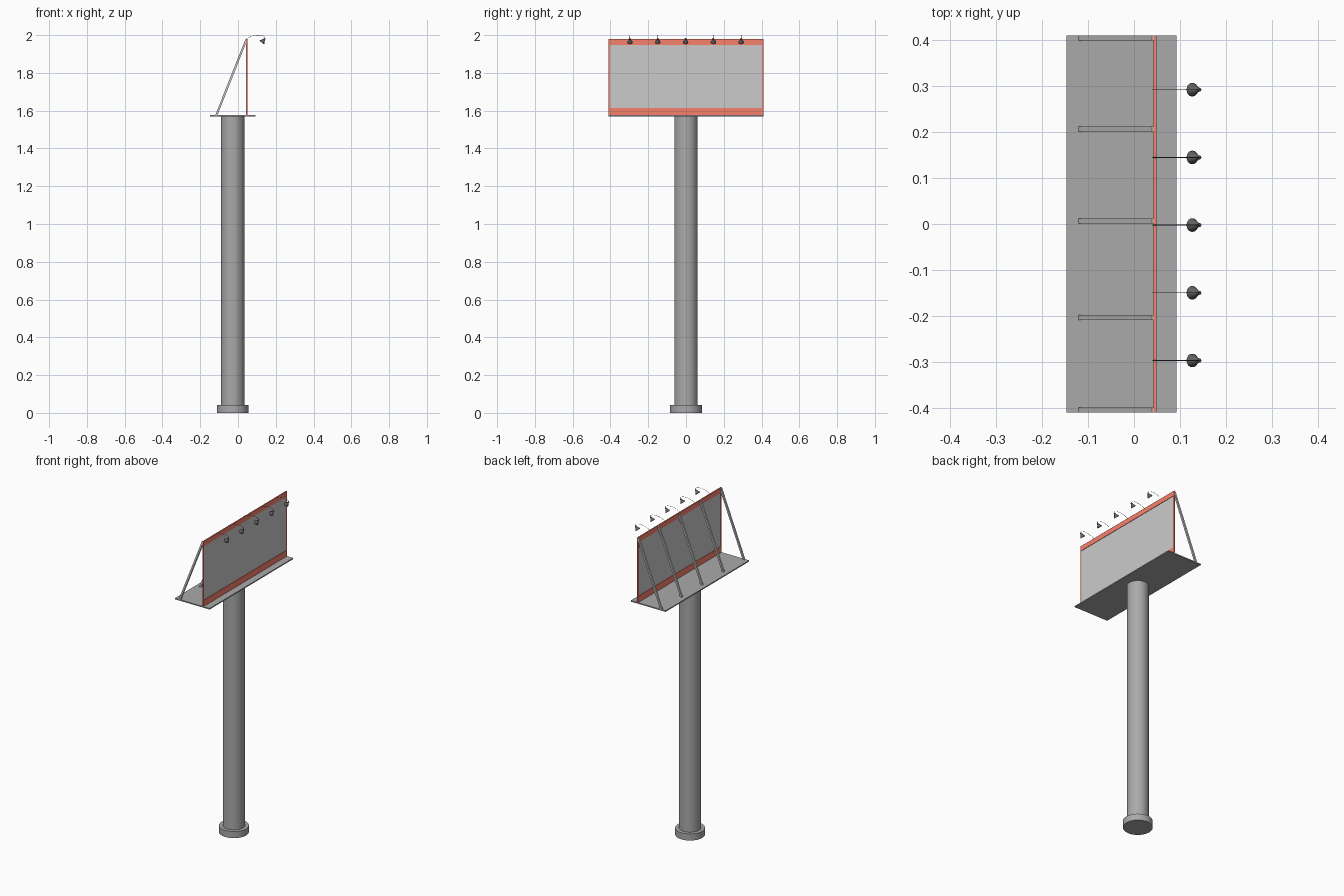
import bpy, bmesh, math
from mathutils import Vector

if "Cube" in bpy.data.objects:
    bpy.data.objects.remove(bpy.data.objects["Cube"])

def material(name, rgb):
    m = bpy.data.materials.new(name)
    m.diffuse_color = (*rgb, 1)
    m.use_nodes = True
    m.node_tree.nodes["Principled BSDF"].inputs["Base Color"].default_value = m.diffuse_color
    return m

red = material("red_paint", (0.95, 0.22, 0.15))
dark = material("dark_metal", (0.12, 0.12, 0.12))
steel = material("grey_steel", (0.4, 0.4, 0.4))

def finish(name, bm, mat=None, smooth=False):
    bmesh.ops.recalc_face_normals(bm, faces=bm.faces)
    me = bpy.data.meshes.new(name)
    bm.to_mesh(me)
    bm.free()
    ob = bpy.data.objects.new(name, me)
    bpy.context.collection.objects.link(ob)
    if mat:
        me.materials.append(mat)
    if smooth:
        bpy.ops.object.select_all(action='DESELECT')
        ob.select_set(True)
        bpy.context.view_layer.objects.active = ob
        bpy.ops.object.shade_smooth_by_angle(angle=math.radians(35))
    return ob

def box(name, x, y, z, mat=None):
    bm = bmesh.new()
    bmesh.ops.create_cube(bm, size=1)
    for v in bm.verts:
        v.co = [(a + b) / 2 + c * (b - a) for (a, b), c in zip((x, y, z), v.co)]
    return finish(name, bm, mat)

def lathe(name, profile, base, axis=(0, 0, 1), n=32, mat=None):
    """Revolve (radius, height) points around an axis through base."""
    q = Vector((0, 0, 1)).rotation_difference(Vector(axis))
    bm = bmesh.new()
    verts = [bm.verts.new((r, 0, h)) for r, h in profile]
    edges = [bm.edges.new(p) for p in zip(verts, verts[1:])]
    bmesh.ops.spin(bm, geom=verts + edges, cent=(0, 0, 0), axis=(0, 0, 1),
                   angle=math.tau, steps=n, use_duplicate=False)
    bmesh.ops.remove_doubles(bm, verts=bm.verts, dist=1e-5)
    for v in bm.verts:
        v.co = q @ v.co + Vector(base)
    return finish(name, bm, mat, True)

def prism_y(name, pts, y0, y1):
    """Extrude an xz outline along y."""
    bm = bmesh.new()
    f = bm.faces.new([bm.verts.new((x, y0, z)) for x, z in pts])
    ext = bmesh.ops.extrude_face_region(bm, geom=[f])["geom"]
    for v in ext:
        if isinstance(v, bmesh.types.BMVert):
            v.co.y = y1
    return finish(name, bm)

# Column with its wider foot
lathe("column", [(0, 0.03), (0.062, 0.03), (0.062, 1.570), (0, 1.570)],
      (-0.028, 0, 0), n=48, mat=steel)
lathe("column_foot", [(0, 0), (0.084, 0), (0.084, 0.041), (0, 0.041)],
      (-0.028, 0, 0), n=48, mat=steel)

# Walkway platform
box("platform", (-0.147, 0.092), (-0.41, 0.41), (1.569, 1.576), steel)

# Display board set into its red frame
FX = (0.042, 0.0495)
box("display_panel", (0.0445, 0.047), (-0.404, 0.404), (1.612, 1.952))
box("frame_bottom", FX, (-0.41, 0.41), (1.576, 1.614), red)
box("frame_top", FX, (-0.41, 0.41), (1.948, 1.979), red)
for s, side in ((-1, "left"), (1, "right")):
    y = sorted((s * 0.402, s * 0.41))
    box("frame_" + side, FX, y, (1.614, 1.948), red)

# Slanted rear struts
for i, y in enumerate((-0.4045, -0.203, 0.007, 0.207, 0.4045)):
    prism_y(f"strut_{i + 1}",
            [(-0.121, 1.575), (-0.109, 1.575), (0.043, 1.959), (0.043, 1.978), (0.039, 1.978)],
            y - 0.0055, y + 0.0055)

# Spotlights on thin curved arms
for i in range(5):
    y = -0.297 + i * 0.1473
    cu = bpy.data.curves.new("arm_path", 'CURVE')
    cu.dimensions = '3D'
    cu.bevel_depth = 0.0008
    cu.bevel_resolution = 1
    cu.use_fill_caps = True
    sp = cu.splines.new('POLY')
    path = [(0.040, 1.979), (0.055, 1.987), (0.075, 1.995), (0.095, 1.9988),
            (0.115, 1.9992), (0.131, 1.996), (0.140, 1.991), (0.142, 1.983)]
    sp.points.add(len(path) - 1)
    for p, (x, z) in zip(sp.points, path):
        p.co = (x, y, z, 1)
    arm = bpy.data.objects.new(f"lamp_arm_{i + 1}", cu)
    bpy.context.collection.objects.link(arm)
    bpy.ops.object.select_all(action='DESELECT')
    arm.select_set(True)
    bpy.context.view_layer.objects.active = arm
    bpy.ops.object.convert(target='MESH')
    arm.data.materials.append(dark)
    # Flared shade opening down towards the board
    lathe(f"lamp_shade_{i + 1}",
          [(0, 0), (0.004, 0.001), (0.005, 0.008), (0.008, 0.014), (0.0145, 0.025),
           (0.0145, 0.029), (0.013, 0.029), (0.007, 0.016), (0, 0.014)],
          (0.144, y, 1.983), (-0.018, 0, -0.022), n=20, mat=dark)
